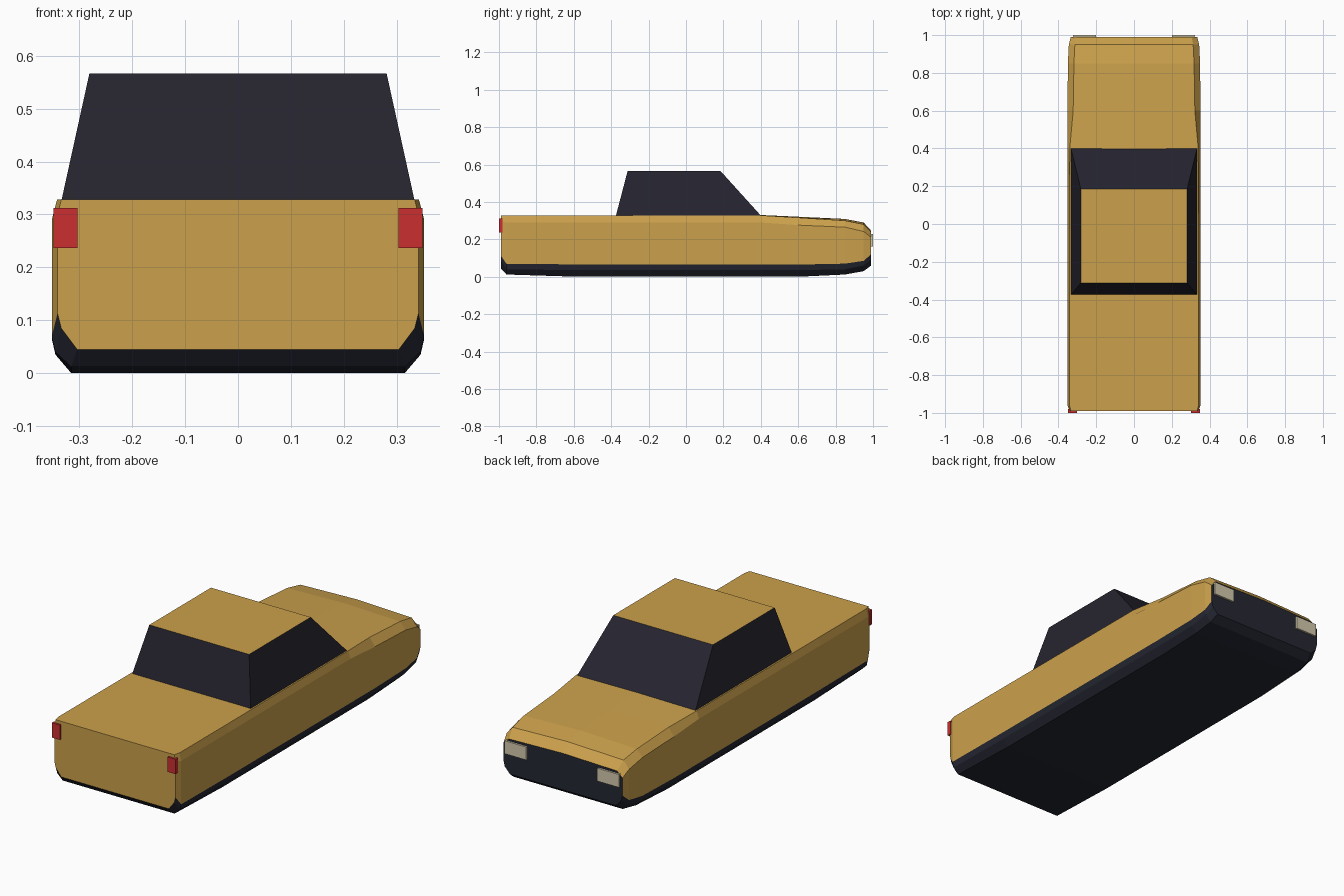
import bpy, bmesh

cube = bpy.data.objects.get("Cube")
if cube:
    bpy.data.objects.remove(cube, do_unlink=True)


def material(name, rgb):
    m = bpy.data.materials.new(name)
    m.use_nodes = True
    m.diffuse_color = (*rgb, 1)
    m.node_tree.nodes["Principled BSDF"].inputs["Base Color"].default_value = (*rgb, 1)
    return m


TAN = material("tan paint", (0.6, 0.355, 0.072))
TRIM = material("dark trim", (0.018, 0.02, 0.032))
GLASS = material("dark glass", (0.019, 0.018, 0.029))
RED = material("red lamp", (0.6, 0.028, 0.03))
CREAM = material("cream lamp", (0.66, 0.59, 0.42))


def make_object(name, bm, mats):
    bmesh.ops.recalc_face_normals(bm, faces=bm.faces)
    mesh = bpy.data.meshes.new(name)
    bm.to_mesh(mesh)
    bm.free()
    for m in mats:
        mesh.materials.append(m)
    obj = bpy.data.objects.new(name, mesh)
    bpy.context.collection.objects.link(obj)
    return obj


def loft(bm, rings):
    """Skin a list of closed rings; returns side faces by segment and the caps."""
    loops = [[bm.verts.new(p) for p in ring] for ring in rings]
    n = len(loops[0])
    sides = [[] for _ in range(n)]
    for a, b in zip(loops, loops[1:]):
        for i in range(n):
            j = (i + 1) % n
            sides[i].append(bm.faces.new((a[i], a[j], b[j], b[i])))
    return sides, bm.faces.new(loops[0]), bm.faces.new(loops[-1])


# Body: cross-sections from tail to nose
# y, half width, top edge x, then heights: floor, sill, trim, shoulder, edge, crown
SECTIONS = [
    (-0.99, 0.341, 0.334, 0.045, 0.085, 0.113, 0.30, 0.328, 0.328),
    (-0.96, 0.352, 0.342, 0.012, 0.040, 0.069, 0.29, 0.328, 0.328),
    (-0.58, 0.352, 0.342, 0.0, 0.035, 0.066, 0.29, 0.328, 0.328),
    (0.40, 0.352, 0.340, 0.0, 0.035, 0.065, 0.29, 0.328, 0.330),
    (0.60, 0.352, 0.322, 0.0, 0.035, 0.065, 0.276, 0.316, 0.321),
    (0.85, 0.350, 0.318, 0.012, 0.040, 0.070, 0.265, 0.300, 0.309),
    (0.95, 0.345, 0.313, 0.030, 0.060, 0.085, 0.242, 0.280, 0.290),
    (0.99, 0.335, 0.305, 0.060, 0.092, 0.120, 0.210, 0.238, 0.246),
]


def body_ring(y, w, edge_x, floor, sill, trim, shoulder, edge, crown):
    half = [(w - 0.037, floor), (w - 0.007, sill), (w, trim), (w, shoulder), (edge_x, edge)]
    left = [(x, y, z) for x, z in half]
    return left + [(0, y, crown)] + [(-x, y, z) for x, _, z in reversed(left)]


bm = bmesh.new()
sides, tail, nose = loft(bm, [body_ring(*s) for s in SECTIONS])
for i in (0, 1, 8, 9, 10):          # sills and underside
    for f in sides[i]:
        f.material_index = 1
nose.material_index = 1
make_object("body", bm, [TAN, TRIM])

# Cabin: tapered glasshouse with a painted roof
bm = bmesh.new()


def cabin_ring(w, back, front, z):
    return [(-w, back, z), (w, back, z), (w, front, z), (-w, front, z)]


_, _, roof = loft(bm, [cabin_ring(0.334, -0.375, 0.402, 0.325),
                       cabin_ring(0.281, -0.312, 0.184, 0.566)])
roof.material_index = 1
make_object("cabin", bm, [GLASS, TAN])


# Lamps
def box(name, x, y, z, mat):
    bm = bmesh.new()
    loft(bm, [[(x[0], y[0], h), (x[1], y[0], h), (x[1], y[1], h), (x[0], y[1], h)] for h in z])
    return make_object(name, bm, [mat])


for side, s in (("left", 1), ("right", -1)):
    box(side + "_tail_lamp", (0.303 * s, 0.349 * s), (-1.0, -0.98), (0.237, 0.312), RED)
    box(side + "_headlamp", (0.2 * s, 0.322 * s), (0.98, 1.0), (0.162, 0.228), CREAM)
